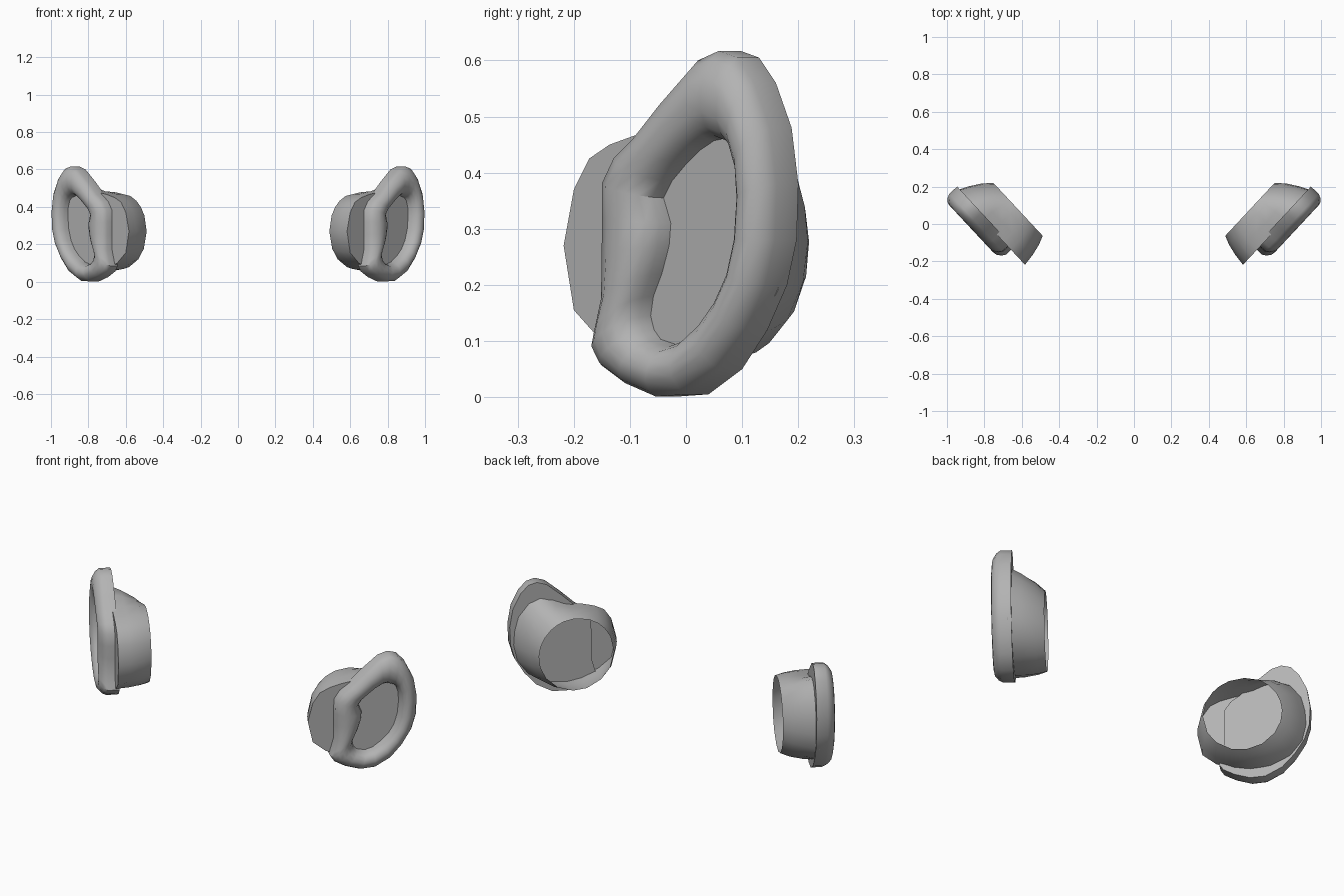
import bpy, bmesh, math
from mathutils import Vector

cube = bpy.data.objects.get("Cube")
if cube:
    bpy.data.objects.remove(cube, do_unlink=True)

# One plain grey for everything
grey = bpy.data.materials.new("plain_grey")
grey.use_nodes = True
colour = (0.45, 0.45, 0.45, 1)
grey.diffuse_color = colour
grey.node_tree.nodes["Principled BSDF"].inputs["Base Color"].default_value = colour

# Each ear lies in an upright plane turned away from the front
turn = math.radians(47)
along = Vector((math.cos(turn), math.sin(turn), 0))
outward = Vector((math.sin(turn), -math.cos(turn), 0))


def place(u, depth, z, side):
    point = along * u + outward * depth + Vector((0, 0, z))
    point.x *= side
    return point


def from_side(points, depth):
    """Turn side-on (y, z) hundredths into (u, z) in the ear plane."""
    return [((y / 100 - outward.y * depth) / along.y, z / 100) for y, z in points]


def blend(a, b, t):
    return [(p[0] + (q[0] - p[0]) * t, p[1] + (q[1] - p[1]) * t) for p, q in zip(a, b)]


def loft(name, rings, side, cap_first, cap_last):
    """Skin a list of (outline, depth) rings."""
    bm = bmesh.new()
    loops = [[bm.verts.new(place(u, depth, z, side)) for u, z in outline]
             for outline, depth in rings]
    for a, b in zip(loops, loops[1:]):
        for i in range(len(a)):
            j = (i + 1) % len(a)
            bm.faces.new((a[i], a[j], b[j], b[i]))
    if cap_first:
        bm.faces.new(loops[0])
    if cap_last:
        bm.faces.new(loops[-1])
    bmesh.ops.recalc_face_normals(bm, faces=bm.faces)
    mesh = bpy.data.meshes.new(name)
    bm.to_mesh(mesh)
    bm.free()
    mesh.materials.append(grey)
    obj = bpy.data.objects.new(name, mesh)
    bpy.context.collection.objects.link(obj)
    bpy.ops.object.select_all(action="DESELECT")
    obj.select_set(True)
    bpy.context.view_layer.objects.active = obj
    bpy.ops.object.shade_smooth_by_angle(angle=math.radians(42))


# Ear outline and hollow outline, matched point for point from the tip
outer = from_side([
    (5.7, 61.7), (9, 60.5), (12, 56), (14.8, 48), (16, 38), (15.7, 28),
    (14, 20), (10.5, 12), (6, 5), (0, .5), (-5.5, .1), (-11, 2.5),
    (-15, 5.5), (-16.5, 8.5), (-16, 11), (-14.8, 17), (-14.8, 25), (-14.8, 32),
    (-14.6, 38.5), (-12.5, 43), (-9, 46.5), (-4, 53), (2, 60)], 0.614)
hollow = from_side([
    (5, 46), (7.5, 45), (8.7, 43.5), (9.6, 40), (9.8, 35), (9.3, 28),
    (8, 22), (6, 17.5), (3.5, 14), (0, 10.5), (-3, 9.3), (-6, 10.3),
    (-7.2, 12), (-7.8, 14.5), (-7.3, 18), (-5.8, 22), (-4.5, 27), (-4.2, 31),
    (-5.5, 35.5), (-4, 38.5), (-1.5, 41.5), (1, 44), (3.5, 45.7)], 0.61)

# Rim cross-section: fraction from outline to hollow, and depth
section = [(0, .555), (0, .612), (.1, .632), (.3, .65), (.5, .654),
           (.7, .649), (.86, .635), (.96, .612), (1, .588)]
rim = [(blend(outer, hollow, t), depth) for t, depth in section]

# Front outline of the tube behind the ear
mouth = [(.78, .28), (.775, .36), (.755, .44), (.70, .51), (.64, .535), (.57, .515),
         (.49, .48), (.41, .466), (.35, .45), (.30, .425), (.263, .37), (.238, .27),
         (.263, .155), (.33, .1), (.42, .065), (.5, .05), (.6, .06), (.7, .11), (.76, .19)]

# Round open end of the tube, matched to the front outline by direction
opening = []
for u, z in mouth:
    angle = math.atan2(z - .27, u - .48)
    opening.append((.48 + .193 * math.cos(angle), .27 + .2 * math.sin(angle)))


def swell(outline, factor):
    return [(.48 + (u - .48) * factor, .27 + (z - .27) * factor) for u, z in outline]


tube = [(opening, .40),
        (swell(blend(opening, mouth, .3), 1.03), .445),
        (swell(blend(opening, mouth, .65), 1.03), .51),
        (mouth, .575)]

for label, side in (("left", 1), ("right", -1)):
    loft(label + "_ear_rim", rim, side, True, True)
    loft(label + "_ear_tube", tube, side, False, True)
